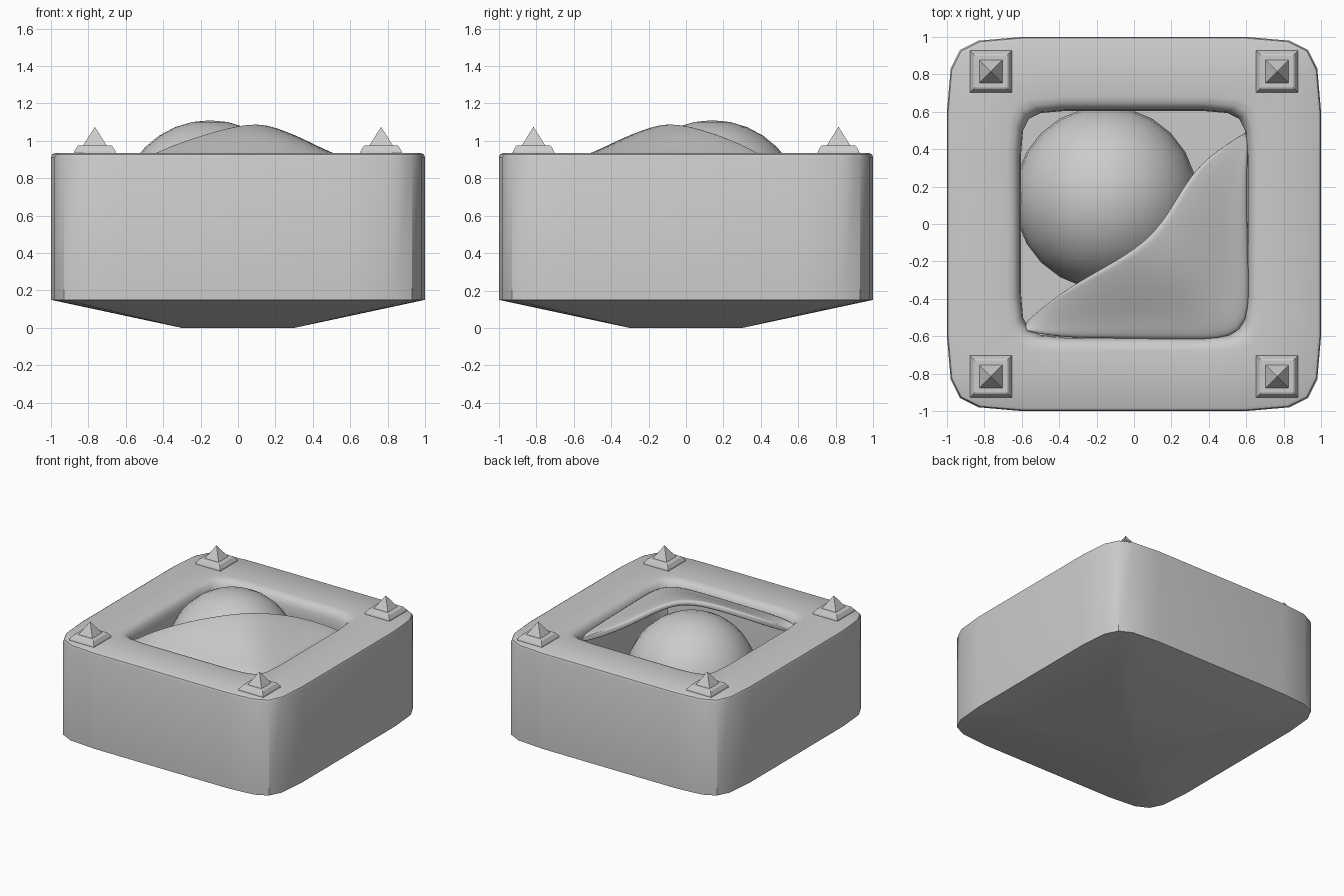
import bpy, bmesh, math

if "Cube" in bpy.data.objects:
    bpy.data.objects.remove(bpy.data.objects["Cube"])

def make(name, verts, faces, angle=None):
    me = bpy.data.meshes.new(name)
    me.from_pydata(verts, [], faces)
    bm = bmesh.new()
    bm.from_mesh(me)
    bmesh.ops.recalc_face_normals(bm, faces=bm.faces)
    bm.to_mesh(me)
    bm.free()
    ob = bpy.data.objects.new(name, me)
    bpy.context.collection.objects.link(ob)
    if angle:
        smooth(ob, angle)
    return ob

def smooth(ob, angle):
    bpy.ops.object.select_all(action='DESELECT')
    ob.select_set(True)
    bpy.context.view_layer.objects.active = ob
    bpy.ops.object.shade_smooth_by_angle(angle=math.radians(angle))

def ring(quad, s, z):
    pts = []
    for k in range(4):
        for x, y in quad:
            for _ in range(k):
                x, y = -y, x
            pts.append((x * s, y * s, z))
    return pts

def loft(name, rings, angle=None):
    n = len(rings[0])
    verts = [p for r in rings for p in r]
    faces = [(i*n + j, i*n + (j+1) % n, (i+1)*n + (j+1) % n, (i+1)*n + j)
             for i in range(len(rings) - 1) for j in range(n)]
    faces += [tuple(range(n)), tuple(range(len(verts) - n, len(verts)))]
    return make(name, verts, faces, angle)

# Box: tapered foot, softened square walls, rounded rim and inner well
Q = [(1, .6), (.98, .83), (.93, .93), (.83, .98), (.6, 1)]
FOOT = [(.3, .18), (.3, .25), (.3, .3), (.25, .3), (.18, .3)]
rings = [ring(FOOT, 1, 0)]
rings += [ring(Q, s, z) for s, z in [
    (1, .15), (1, .91), (.994, .927), (.98, .935), (.68, .935),
    (.645, .928), (.622, .905), (.61, .87), (.605, .82), (.605, .2)]]
loft("box", rings, 35)

# Ball resting in the well
bpy.ops.mesh.primitive_uv_sphere_add(segments=24, ring_count=16, radius=.49,
                                     location=(-.15, .14, .62))
ball = bpy.context.object
ball.name = "ball"
smooth(ball, 40)

# Blanket: surface from the draped free edge to the walls of the well
EDGE = [(-.59, -.53, .86), (-.42, -.385, .95), (-.24, -.28, 1.02),
        (-.06, -.18, 1.075), (.085, -.075, 1.1), (.19, .06, 1.075),
        (.28, .22, 1.02), (.39, .36, .955), (.61, .5, .86)]
WALL = [(-.6, -.57), (-.4, -.615), (-.1, -.62), (.3, -.63), (.625, -.625),
        (.625, -.3), (.615, 0), (.61, .25), (.615, .47)]
ROWS = [0, .06, .25, .5, .75, 1]
verts = []
for t in ROWS:
    drop = .45 * t + .55 * t * t * (3 - 2 * t)
    for (x, y, z), (wx, wy) in zip(EDGE, WALL):
        zw = .895 if abs(wx) < .61 or wy < .4 else .87
        verts.append((x + (wx - x) * t, y + (wy - y) * t, z + (zw - z) * drop))
n = len(EDGE)
faces = [(i*n + j, i*n + j + 1, (i+1)*n + j + 1, (i+1)*n + j)
         for i in range(len(ROWS) - 1) for j in range(n - 1)]
blanket = make("blanket", verts, faces)
if blanket.data.polygons[n * 2].normal.z < 0:
    blanket.data.flip_normals()
sol = blanket.modifiers.new("thickness", 'SOLIDIFY')
sol.thickness = .045
sol.offset = -1
sub = blanket.modifiers.new("soft", 'SUBSURF')
sub.levels = sub.render_levels = 2
for p in blanket.data.polygons:
    p.use_smooth = True

# Corner studs: bevelled square plate with a pyramid on top
S = [(1, 1)]
for name, sx, sy in [("front_left", -1, -1), ("front_right", 1, -1),
                     ("back_left", -1, 1), ("back_right", 1, 1)]:
    loc = (sx * .765, sy * .815, 0)
    plate = loft("stud_plate_" + name, [ring(S, .114, .925), ring(S, .11, .945),
                                        ring(S, .093, .972), ring(S, .085, .976)])
    tip = make("stud_tip_" + name, ring(S, .066, .97) + [(0, 0, 1.075)],
               [(0, 1, 2, 3)] + [(i, (i + 1) % 4, 4) for i in range(4)])
    plate.location = tip.location = loc
